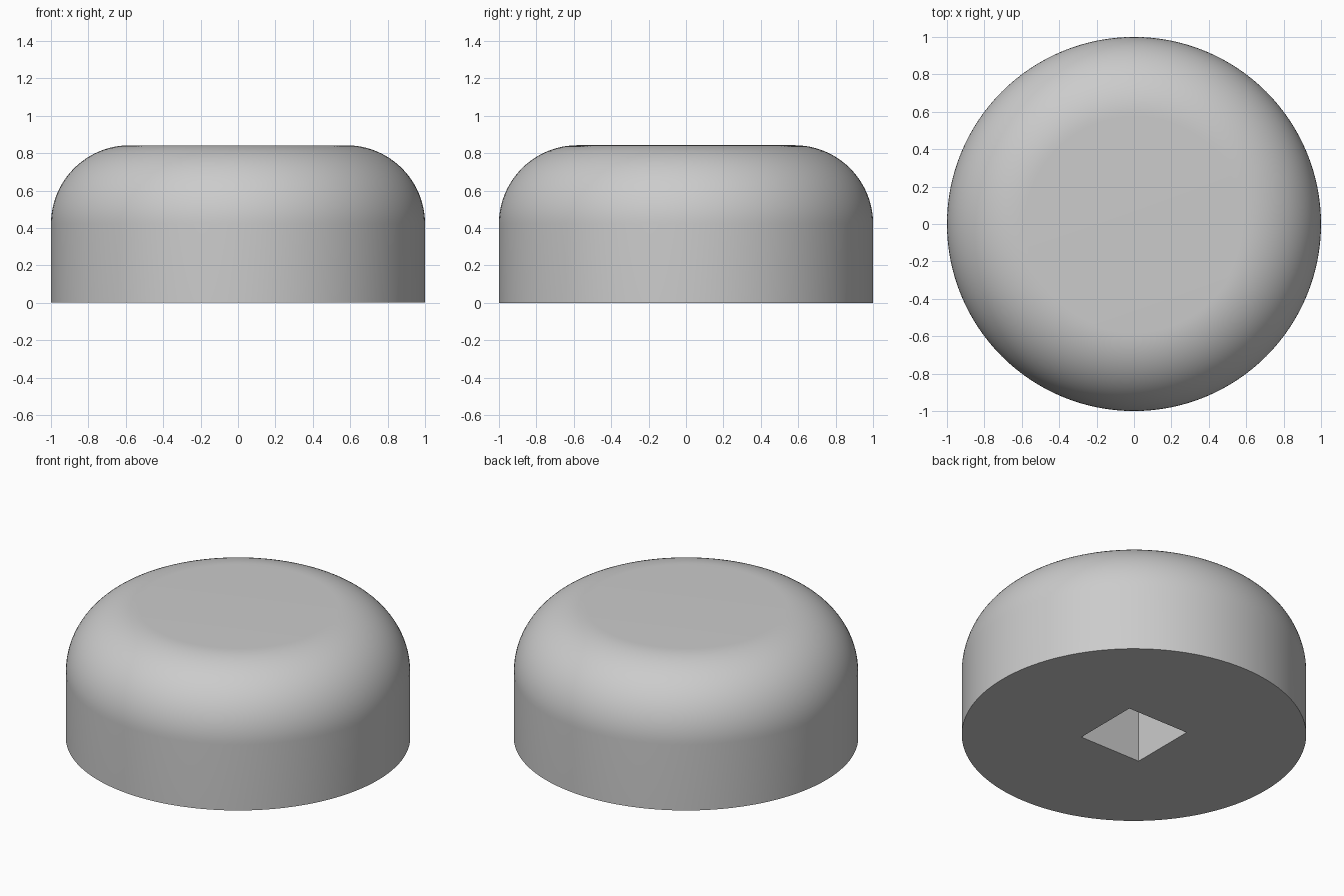
import bpy
import bmesh
from math import sin, cos, pi, tau

cube = bpy.data.objects.get("Cube")
if cube:
    bpy.data.objects.remove(cube, do_unlink=True)

RADIUS, HEIGHT, ROUND = 1.0, 0.842, 0.421
SOCKET_HALF, SOCKET_DEPTH = 0.217, 0.5
SIDES, ARC_STEPS = 128, 24

# Single plain grey
grey = bpy.data.materials.new("plain_grey")
grey.use_nodes = True
colour = (0.6, 0.6, 0.6, 1)
grey.diffuse_color = colour
grey.node_tree.nodes["Principled BSDF"].inputs["Base Color"].default_value = colour

bm = bmesh.new()

# Side wall and rounded shoulder, turned from a profile
profile = [(RADIUS, 0)]
for i in range(ARC_STEPS + 1):
    a = pi / 2 * i / ARC_STEPS
    profile.append((RADIUS - ROUND + ROUND * cos(a), HEIGHT - ROUND + ROUND * sin(a)))
verts = [bm.verts.new((r, 0, z)) for r, z in profile]
edges = [bm.edges.new(pair) for pair in zip(verts, verts[1:])]
bmesh.ops.spin(bm, geom=verts + edges, cent=(0, 0, 0), axis=(0, 0, 1),
               angle=tau, steps=SIDES, use_merge=False)
bmesh.ops.remove_doubles(bm, verts=bm.verts, dist=0.0001)


def rim(z):
    return [e for e in bm.edges if e.is_boundary
            and all(abs(v.co.z - z) < 0.001 for v in e.verts)]


# Flat top
bmesh.ops.contextual_create(bm, geom=rim(HEIGHT))

# Square socket in the underside
base_rim = rim(0)
corners = [(-1, -1), (1, -1), (1, 1), (-1, 1)]
mouth, ceiling = [
    [bm.verts.new((x * SOCKET_HALF, y * SOCKET_HALF, z)) for x, y in corners]
    for z in (0, SOCKET_DEPTH)]
for i in range(4):
    j = (i + 1) % 4
    bm.faces.new((mouth[i], mouth[j], ceiling[j], ceiling[i]))
bm.faces.new(ceiling)

# Flat underside around the socket
mouth_edges = [bm.edges.get((mouth[i], mouth[(i + 1) % 4])) for i in range(4)]
bmesh.ops.triangle_fill(bm, edges=base_rim + mouth_edges, use_beauty=True,
                        normal=(0, 0, -1))
bmesh.ops.recalc_face_normals(bm, faces=bm.faces)

mesh = bpy.data.meshes.new("rounded_cap")
bm.to_mesh(mesh)
bm.free()
mesh.materials.append(grey)
cap = bpy.data.objects.new("rounded_cap", mesh)
bpy.context.collection.objects.link(cap)

bpy.ops.object.select_all(action='DESELECT')
cap.select_set(True)
bpy.context.view_layer.objects.active = cap
bpy.ops.object.shade_smooth_by_angle(angle=pi / 6)
